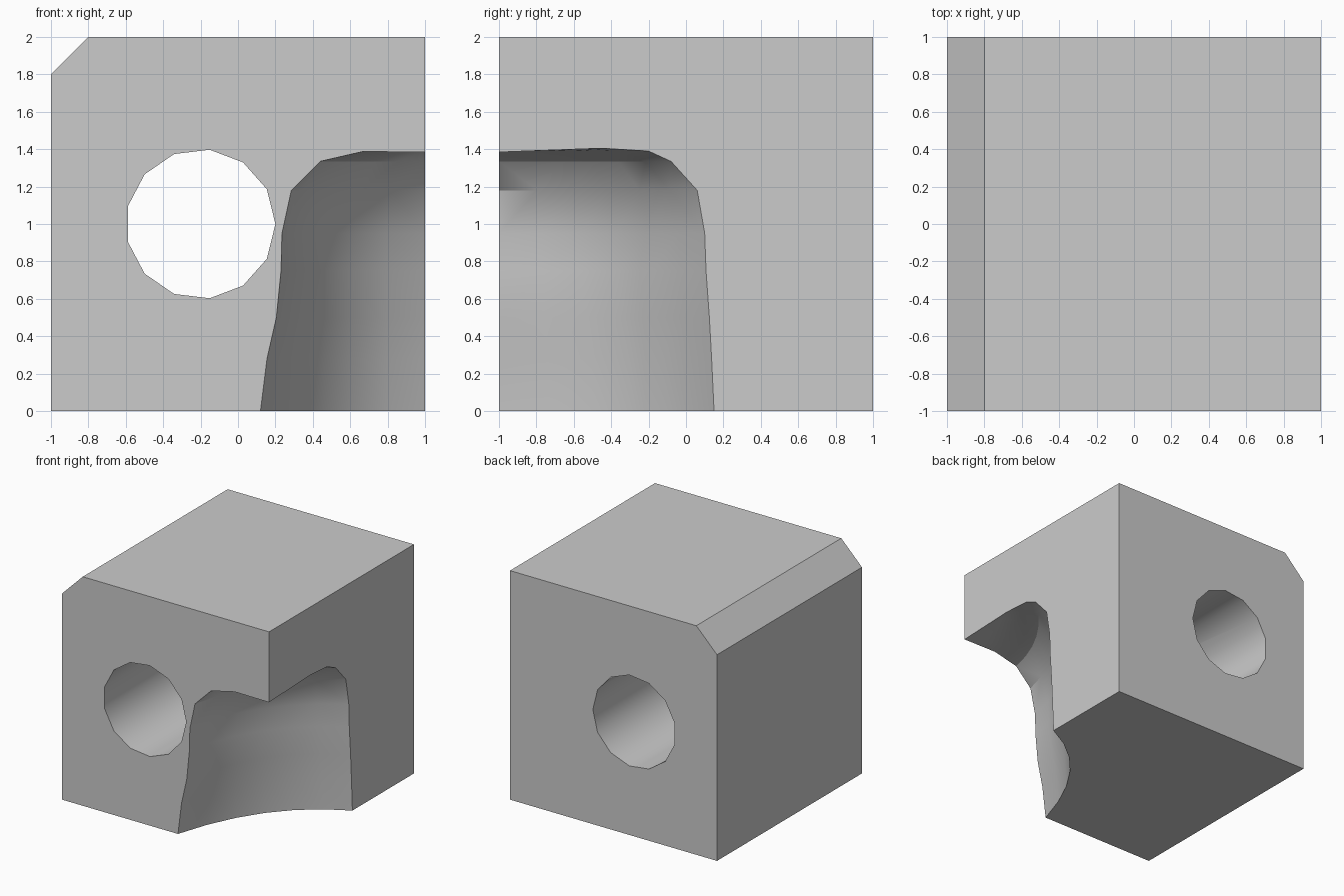
import bpy, bmesh, math
from mathutils import Vector

if "Cube" in bpy.data.objects:
    bpy.data.objects.remove(bpy.data.objects["Cube"], do_unlink=True)

grey = bpy.data.materials.new("light_grey")
grey.use_nodes = True
grey.diffuse_color = (0.6, 0.6, 0.6, 1)
grey.node_tree.nodes["Principled BSDF"].inputs["Base Color"].default_value = (0.6, 0.6, 0.6, 1)


def loft(name, rings):
    """Skin a stack of closed rings and cap both ends."""
    bm = bmesh.new()
    loops = [[bm.verts.new(p) for p in ring] for ring in rings]
    n = len(loops[0])
    for a, b in zip(loops, loops[1:]):
        for i in range(n):
            j = (i + 1) % n
            bm.faces.new((a[i], a[j], b[j], b[i]))
    bm.faces.new(loops[0])
    bm.faces.new(loops[-1])
    bmesh.ops.recalc_face_normals(bm, faces=bm.faces)
    mesh = bpy.data.meshes.new(name)
    bm.to_mesh(mesh)
    bm.free()
    mesh.materials.append(grey)
    obj = bpy.data.objects.new(name, mesh)
    bpy.context.collection.objects.link(obj)
    return obj


# Block with one chamfered top edge
outline = [(-1, 0), (1, 0), (1, 2), (-0.8, 2), (-1, 1.8)]
block = loft("block", [[(x, y, z) for x, z in outline] for y in (-1, 1)])

# Thirteen-sided hole from front to back
angles = [math.tau * i / 13 for i in range(13)]
hole = loft("hole_cutter", [[(-0.2 + 0.4 * math.cos(a), y, 1 + 0.4 * math.sin(a))
                             for a in angles] for y in (-1.2, 1.2)])


# Scooped corner: each ring curves from the front face to the side face
def scoop_ring(z, front_x, side_y, mid, side_z=None):
    p0 = Vector((front_x, -1, z))
    p2 = Vector((1, side_y, side_z or z))
    centre = (p0 + p2) / 2
    ctrl = 2 * Vector((*mid, centre.z)) - centre
    arc = [p0 * (1 - t) ** 2 + ctrl * 2 * t * (1 - t) + p2 * t * t
           for t in (i / 6 for i in range(7))]
    return [p0 - Vector((0, 0.1, 0)), *arc, p2 + Vector((0.1, 0, 0)),
            Vector((1.1, -1.1, min(z, 1.38)))]


scoop = loft("scoop_cutter", [scoop_ring(*r) for r in (
    (-0.1, 0.12, 0.15, (0.46, -0.28)),
    (0, 0.12, 0.15, (0.46, -0.28)),
    (0.28, 0.155, 0.137, (0.46, -0.3)),
    (0.5, 0.205, 0.125, (0.47, -0.33)),
    (0.75, 0.23, 0.107, (0.475, -0.36)),
    (0.95, 0.235, 0.1, (0.48, -0.37)),
    (1.18, 0.285, 0.06, (0.53, -0.42)),
    (1.335, 0.44, -0.08, (0.63, -0.51)),
    (1.388, 0.67, -0.2, (0.79, -0.63), 1.39),
    (1.386, 0.82, -0.45, (0.89, -0.76), 1.405),
)])

# Carve the block, then drop the cutters
bpy.context.view_layer.objects.active = block
block.select_set(True)
for cutter in (hole, scoop):
    mod = block.modifiers.new(cutter.name, "BOOLEAN")
    mod.operation = "DIFFERENCE"
    mod.solver = "EXACT"
    mod.object = cutter
    bpy.ops.object.modifier_apply(modifier=mod.name)
    bpy.data.objects.remove(cutter, do_unlink=True)

bpy.ops.object.shade_smooth_by_angle(angle=math.radians(30))
